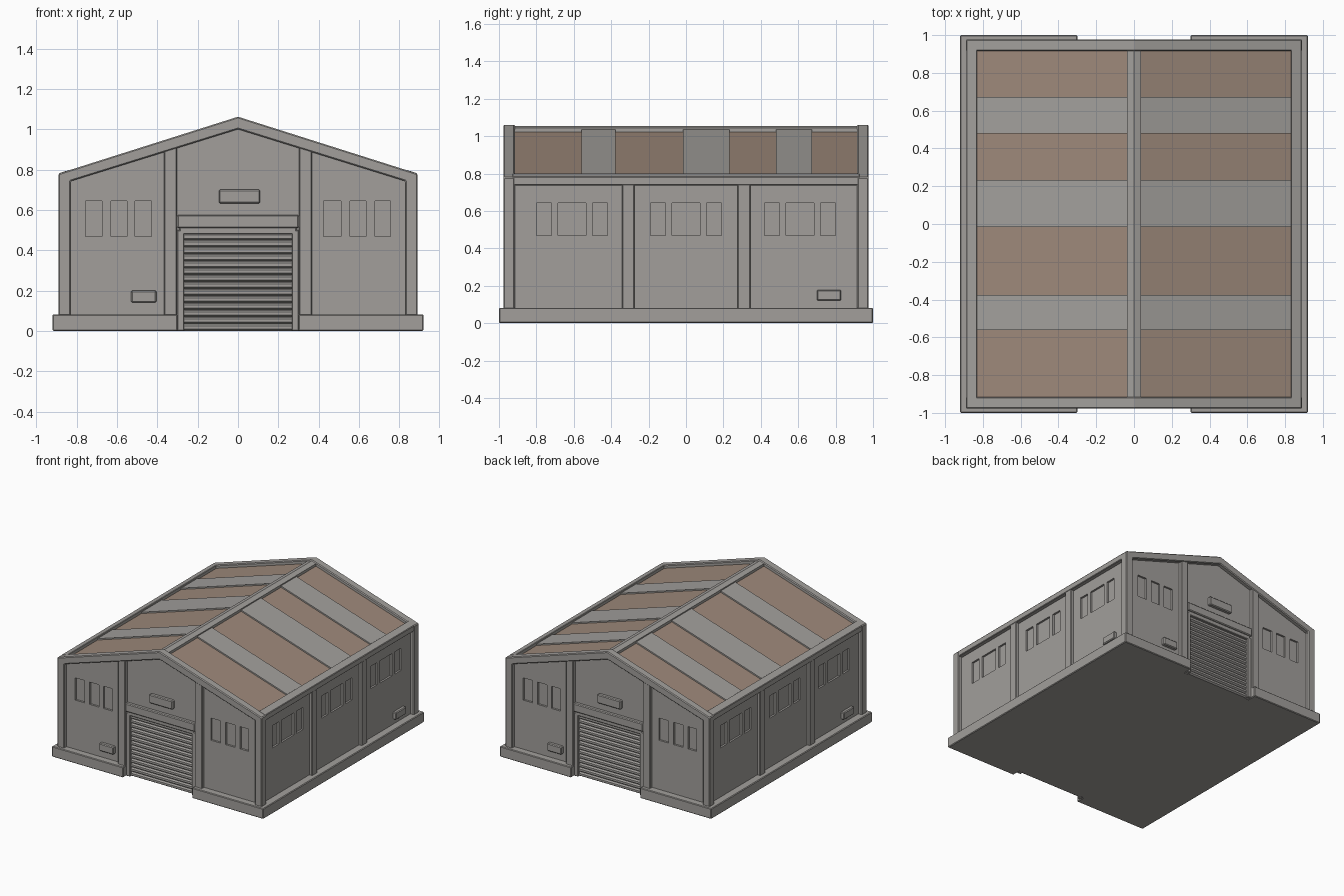
import bpy, bmesh, math
from mathutils import Matrix

if "Cube" in bpy.data.objects:
    bpy.data.objects.remove(bpy.data.objects["Cube"])

SLOPE = 0.315
HALF_TURN = Matrix.Rotation(math.pi, 4, 'Z')


def material(name, rgb):
    m = bpy.data.materials.new(name)
    m.diffuse_color = (*rgb, 1)
    m.use_nodes = True
    m.node_tree.nodes["Principled BSDF"].inputs["Base Color"].default_value = m.diffuse_color
    return m


GREY = material("concrete_grey", (0.36, 0.347, 0.33))
BROWN = material("roof_brown", (0.34, 0.25, 0.195))


def finish(name, bm, mat, bevel=0.0):
    bmesh.ops.recalc_face_normals(bm, faces=bm.faces)
    me = bpy.data.meshes.new(name)
    bm.to_mesh(me)
    bm.free()
    me.materials.append(mat)
    ob = bpy.data.objects.new(name, me)
    bpy.context.collection.objects.link(ob)
    if bevel:
        mod = ob.modifiers.new("soft_edges", 'BEVEL')
        mod.width = bevel
        mod.segments = 1
        mod.limit_method = 'ANGLE'
    return ob


def add_prism(bm, pts, axis, a, b):
    """Extrude a 2D outline along an axis from a to b."""
    place = {'x': lambda p, t: (t, p[0], p[1]),
             'y': lambda p, t: (p[0], t, p[1]),
             'z': lambda p, t: (p[0], p[1], t)}[axis]
    lo = [bm.verts.new(place(p, a)) for p in pts]
    hi = [bm.verts.new(place(p, b)) for p in pts]
    bm.faces.new(lo)
    bm.faces.new(hi[::-1])
    for i in range(len(pts)):
        j = (i + 1) % len(pts)
        bm.faces.new((lo[j], lo[i], hi[i], hi[j]))


def prism(name, pts, axis, a, b, mat=GREY, bevel=0.0, pair=False):
    bm = bmesh.new()
    add_prism(bm, pts, axis, a, b)
    ob = finish(name, bm, mat, bevel)
    if pair:  # matching part on the opposite side, turned half round
        twin = ob.copy()
        twin.name = name + "_opposite"
        twin.matrix_world = HALF_TURN
        bpy.context.collection.objects.link(twin)
    return ob


def rect(a0, a1, b0, b1):
    return [(a0, b0), (a1, b0), (a1, b1), (a0, b1)]


def box(name, x, y, z, bevel=0.006):
    return prism(name, rect(*x, *y), 'z', *z, bevel=bevel, pair=True)


# Plinth with a notch at each door
quarter = [(0.3, -0.93), (0.3, -1.0), (0.92, -1.0)]
right = quarter + [(x, -y) for x, y in reversed(quarter)]
prism("plinth", right + [(-x, -y) for x, y in right], 'z', 0, 0.082, bevel=0.005)

# Walls
WX, WY = 0.86, 0.945
walls = prism("walls", [(-WX, 0.03), (WX, 0.03), (WX, 0.735), (0, 1.005), (-WX, 0.735)],
              'y', -WY, WY)

# Recesses for windows and doors
front_windows = [(-0.755, -0.68), (-0.635, -0.555), (-0.51, -0.425),
                 (0.43, 0.51), (0.55, 0.63), (0.675, 0.755)]
side_windows = [(c + a, c + b) for c in (-0.61, 0.0, 0.61)
                for a, b in ((-0.19, -0.11), (-0.075, 0.075), (0.11, 0.19))]
WZ = (0.468, 0.643)
bm = bmesh.new()
for s in (-1, 1):
    for a, b in front_windows:
        add_prism(bm, rect(s * a, s * b, *WZ), 'y', s * (WY - 0.015), s * (WY + 0.1))
    for a, b in side_windows:
        add_prism(bm, rect(s * a, s * b, *WZ), 'x', s * (WX - 0.015), s * (WX + 0.1))
    add_prism(bm, rect(-0.27, 0.27, -0.1, 0.485), 'y', s * (WY - 0.025), s * (WY + 0.1))
cutter = finish("recess_cutter", bm, GREY)
cutter.hide_render = True
cutter.hide_viewport = True
cut = walls.modifiers.new("recesses", 'BOOLEAN')
cut.operation = 'DIFFERENCE'
cut.solver = 'EXACT'
cut.object = cutter

# Gable frames at both ends
prism("gable_frame", [(-0.89, 0.04), (-0.89, 0.78), (0, 1.062), (0.89, 0.78), (0.89, 0.04),
                      (0.83, 0.04), (0.83, 0.742), (0, 1.0), (-0.83, 0.742), (-0.83, 0.04)],
      'y', -0.977, -0.915, bevel=0.006, pair=True)

# Posts, lintel and door jambs on the ends
for x0, x1 in ((-0.367, -0.302), (0.302, 0.367)):
    box("end_post", (x0, x1), (-0.972, -0.93), (0.0, 0.92))
box("door_lintel", (-0.302, 0.302), (-0.972, -0.93), (0.51, 0.575))
box("door_head", (-0.29, 0.29), (-0.96, -0.93), (0.48, 0.515), 0.004)
for x0, x1 in ((-0.302, -0.267), (0.267, 0.302)):
    box("door_jamb", (x0, x1), (-0.96, -0.922), (0.0, 0.5), 0.004)

# Roller shutter with stepped slats
SLATS = 14
step = 0.485 / SLATS
profile = [(-0.915, 0.0)]
for i in range(SLATS):
    z = i * step
    profile += [(-0.935, z), (-0.947, z + step * 0.25),
                (-0.947, z + step * 0.7), (-0.935, z + step * 0.95)]
profile += [(-0.915, 0.485)]
prism("roller_shutter", profile, 'x', -0.27, 0.27, pair=True)

# Posts and eave beams along the sides
for y0, y1 in ((-0.342, -0.275), (0.275, 0.345)):
    box("side_post", (0.84, 0.885), (y0, y1), (0.06, 0.76))
prism("eave_beam", [(0.83, 0.738), (0.888, 0.738), (0.888, 0.782), (0.83, 0.80)],
      'y', -0.93, 0.93, bevel=0.004, pair=True)

# Wall boxes and the panel over each door
box("end_wall_box", (-0.53, -0.405), (-0.972, -0.93), (0.14, 0.2))
box("side_wall_box", (0.85, 0.885), (0.70, 0.83), (0.12, 0.178))
box("door_panel", (-0.095, 0.11), (-0.972, -0.93), (0.632, 0.70))


# Roof slopes: brown sheets between grey bands
def roof_strip(name, y0, y1, top, mat):
    x1 = 0.85
    pts = [(0, top - 0.04), (x1, top - 0.04 - SLOPE * x1), (x1, top - SLOPE * x1), (0, top)]
    pts += [(-x, z) for x, z in reversed(pts[1:3])]
    prism(name, pts, 'y', y0, y1, mat)


for y0, y1 in ((-0.93, -0.555), (-0.38, -0.01), (0.23, 0.485), (0.67, 0.93)):
    roof_strip("roof_sheet", y0, y1, 1.035, BROWN)
for y0, y1 in ((-0.56, -0.377), (-0.015, 0.232), (0.48, 0.673)):
    roof_strip("roof_band", y0, y1, 1.046, GREY)

# Ridge beam
prism("ridge_beam", [(-0.038, 1.0), (0.038, 1.0), (0.038, 1.043), (0, 1.055), (-0.038, 1.043)],
      'y', -0.93, 0.93)
